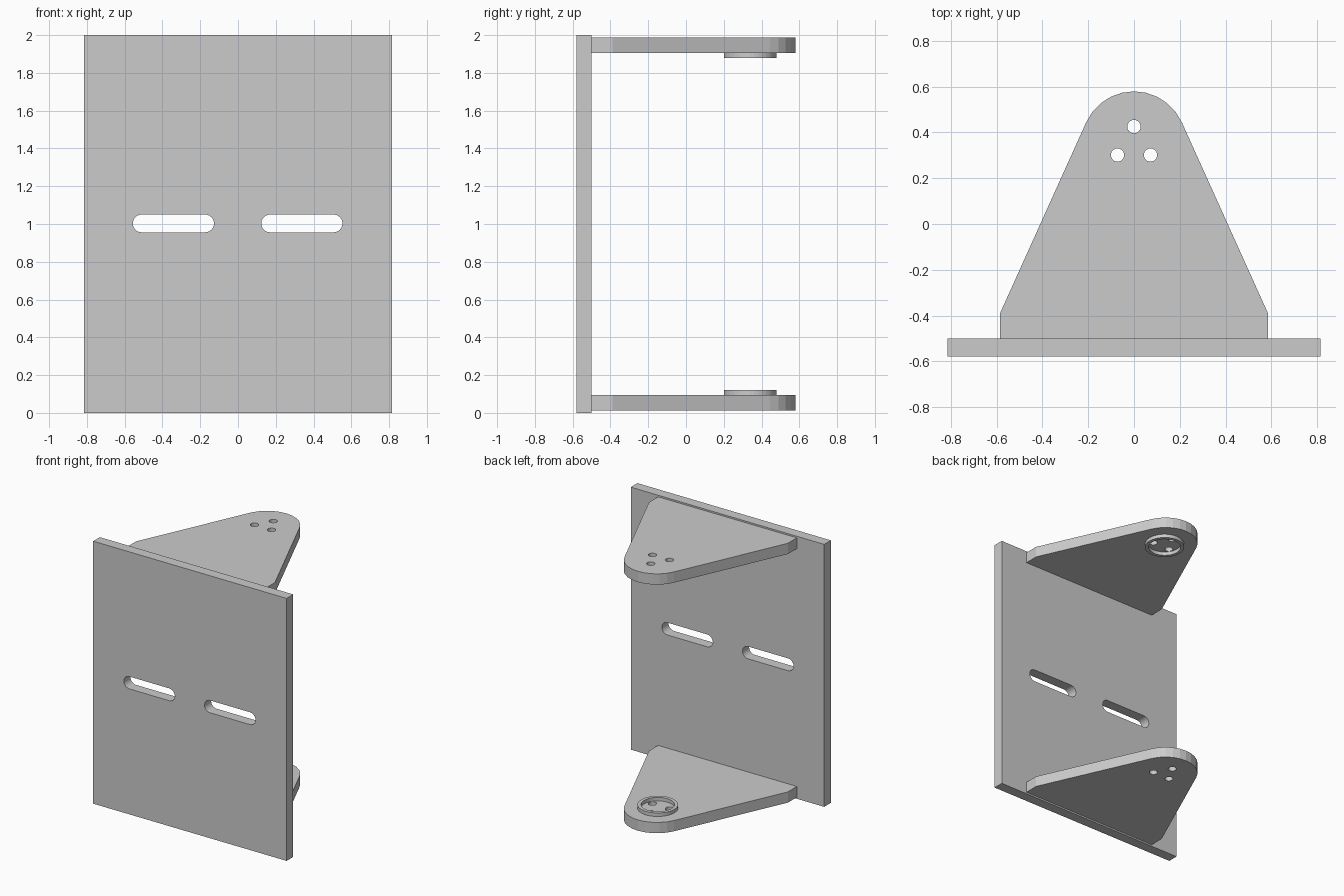
import bpy, bmesh
from math import sin, cos, pi, radians
from mathutils import Matrix

if "Cube" in bpy.data.objects:
    bpy.data.objects.remove(bpy.data.objects["Cube"])


def arc(cx, cy, r, a0, a1, n):
    """Points along an arc, angles in degrees, both ends included."""
    return [(cx + r * cos(radians(a0 + (a1 - a0) * i / n)),
             cy + r * sin(radians(a0 + (a1 - a0) * i / n))) for i in range(n + 1)]


def circle(cx, cy, r, n=32):
    return arc(cx, cy, r, 0, 360, n)[:-1]


def slab(name, loops, thickness, matrix):
    """Filled outline (first loop) with holes (other loops), extruded about its middle."""
    curve = bpy.data.curves.new(name, 'CURVE')
    curve.dimensions = '2D'
    curve.fill_mode = 'BOTH'
    curve.extrude = thickness / 2
    for pts in loops:
        s = curve.splines.new('POLY')
        s.points.add(len(pts) - 1)
        for p, (x, y) in zip(s.points, pts):
            p.co = (x, y, 0, 1)
        s.use_cyclic_u = True
    tmp = bpy.data.objects.new(name + "_outline", curve)
    bpy.context.collection.objects.link(tmp)
    deps = bpy.context.evaluated_depsgraph_get()
    mesh = bpy.data.meshes.new_from_object(tmp.evaluated_get(deps))
    bpy.data.objects.remove(tmp)
    bm = bmesh.new()
    bm.from_mesh(mesh)
    bmesh.ops.remove_doubles(bm, verts=bm.verts, dist=1e-5)
    bm.transform(matrix)
    bmesh.ops.recalc_face_normals(bm, faces=bm.faces)
    for f in bm.faces:
        f.smooth = False
    bm.to_mesh(mesh)
    bm.free()
    mesh.name = name
    obj = bpy.data.objects.new(name, mesh)
    bpy.context.collection.objects.link(obj)
    return obj


# Upright back plate with two horizontal slots
def slot(x0, x1, z, r):
    return arc(x1 - r, z, r, -90, 90, 12) + arc(x0 + r, z, r, 90, 270, 12)


outline = [(-0.815, 0), (0.815, 0), (0.815, 2), (-0.815, 2)]
slab("back_plate", [outline, slot(-0.557, -0.127, 1.003, 0.047), slot(0.123, 0.553, 1.003, 0.047)],
     0.08, Matrix.Translation((0, -0.539, 0)) @ Matrix.Rotation(pi / 2, 4, 'X'))

# Tapered arms with three bolt holes, and a raised ring on each inner face
arm = [(-0.585, -0.5), (0.585, -0.5), (0.585, -0.39)]
arm += arc(0, 0.35, 0.229, 24.3, 155.7, 10) + [(-0.585, -0.39)]
holes = [circle(x, y, 0.029, 24) for x, y in ((0, 0.425), (-0.072, 0.301), (0.072, 0.301))]
ring = [circle(0, 0.34, 0.14, 40), circle(0, 0.34, 0.115, 40)]
for label, side in (("lower", -1), ("upper", 1)):
    slab(label + "_arm", [arm] + holes, 0.082, Matrix.Translation((0, 0, 1 + side * 0.947)))
    slab(label + "_ring", ring, 0.03, Matrix.Translation((0, 0, 1 + side * 0.894)))
